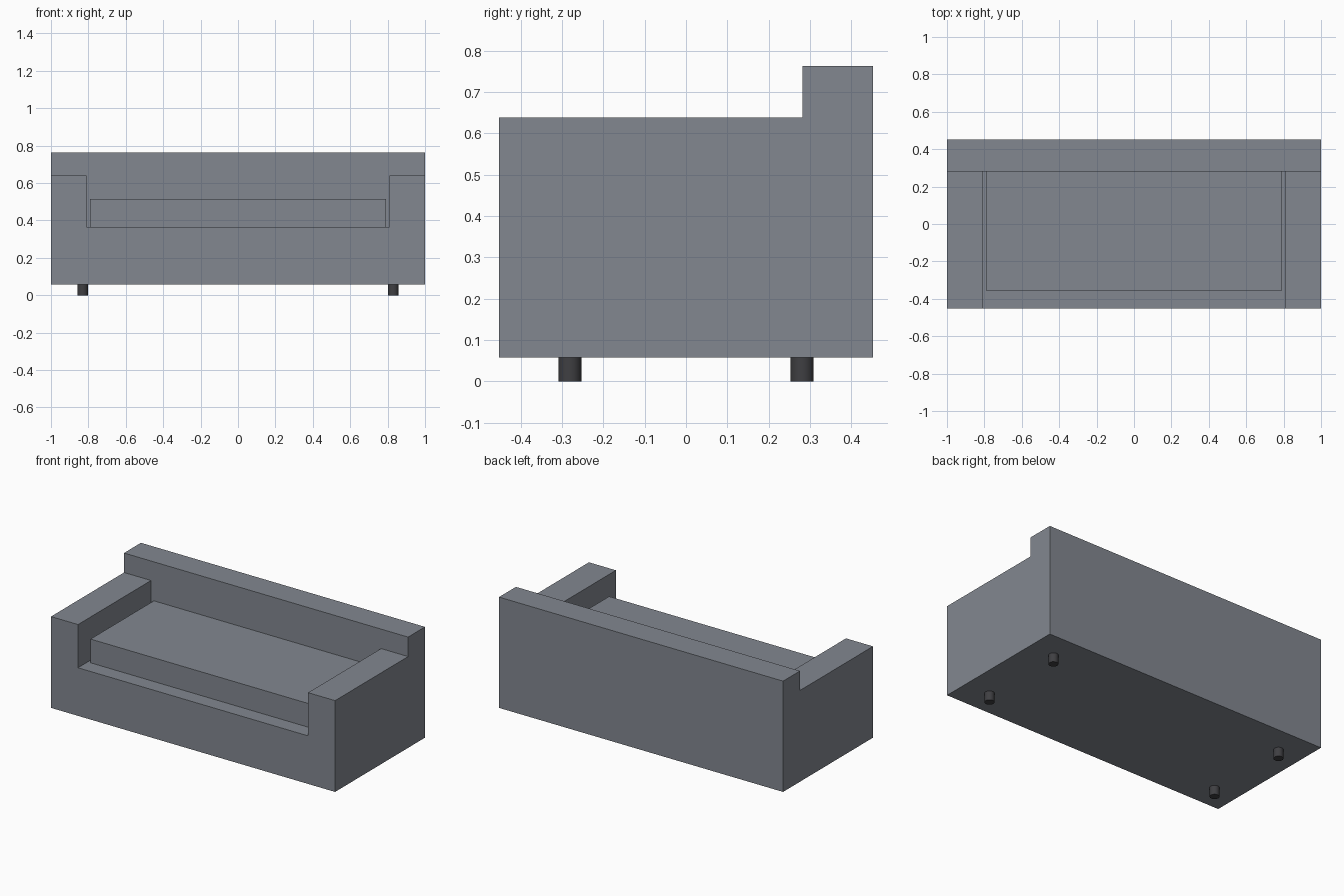
import bpy
import bmesh

if "Cube" in bpy.data.objects:
    bpy.data.objects.remove(bpy.data.objects["Cube"])


def material(name, rgb):
    mat = bpy.data.materials.new(name)
    mat.diffuse_color = (*rgb, 1)
    mat.use_nodes = True
    mat.node_tree.nodes["Principled BSDF"].inputs["Base Color"].default_value = mat.diffuse_color
    return mat


def box(name, x, y, z):
    """Box from (min, max) ranges on each axis."""
    bpy.ops.mesh.primitive_cube_add(size=1)
    ob = bpy.context.object
    ob.name = name
    ob.location = [(a + b) / 2 for a, b in (x, y, z)]
    ob.scale = [b - a for a, b in (x, y, z)]
    bpy.ops.object.transform_apply(location=True, rotation=False, scale=True)
    ob.data.materials.append(fabric)
    return ob


def side_prism(name, profile, half_width):
    """Extrude a (y, z) profile along x."""
    bm = bmesh.new()
    face = bm.faces.new([bm.verts.new((-half_width, y, z)) for y, z in profile])
    ext = bmesh.ops.extrude_face_region(bm, geom=[face])
    verts = [v for v in ext["geom"] if isinstance(v, bmesh.types.BMVert)]
    bmesh.ops.translate(bm, verts=verts, vec=(2 * half_width, 0, 0))
    bmesh.ops.recalc_face_normals(bm, faces=bm.faces)
    mesh = bpy.data.meshes.new(name)
    bm.to_mesh(mesh)
    bm.free()
    mesh.materials.append(fabric)
    ob = bpy.data.objects.new(name, mesh)
    bpy.context.collection.objects.link(ob)
    return ob


FLOOR_GAP, SEAT_Z, ARM_Z, BACK_Z = 0.058, 0.364, 0.639, 0.763
DEPTH, BACK_Y = 0.452, 0.282
fabric = material("slate_fabric", (0.225, 0.245, 0.28))
dark = material("dark_leg", (0.05, 0.05, 0.055))

# Sofa frame: stepped side profile with arms and back in one piece
frame = side_prism("sofa_frame", [
    (-DEPTH, FLOOR_GAP), (DEPTH, FLOOR_GAP), (DEPTH, BACK_Z),
    (BACK_Y, BACK_Z), (BACK_Y, ARM_Z), (-DEPTH, ARM_Z)], 1.0)

# Seat well cut between the arms
well = box("seat_well_cutter", (-0.81, 0.81), (-0.7, BACK_Y), (SEAT_Z, 0.7))
well.hide_render = True
well.display_type = 'WIRE'
cut = frame.modifiers.new("seat_well", 'BOOLEAN')
cut.operation = 'DIFFERENCE'
cut.solver = 'EXACT'
cut.object = well

# Seat cushion
box("seat_cushion", (-0.79, 0.79), (-0.355, BACK_Y), (SEAT_Z, 0.515))

# Four short round legs
for side, sx in (("left", -1), ("right", 1)):
    for end, sy in (("front", -1), ("back", 1)):
        bpy.ops.mesh.primitive_cylinder_add(
            vertices=32, radius=0.028, depth=FLOOR_GAP,
            location=(sx * 0.83, sy * 0.281, FLOOR_GAP / 2))
        leg = bpy.context.object
        leg.name = f"{end}_{side}_leg"
        leg.data.materials.append(dark)
        bpy.ops.object.shade_smooth_by_angle()
